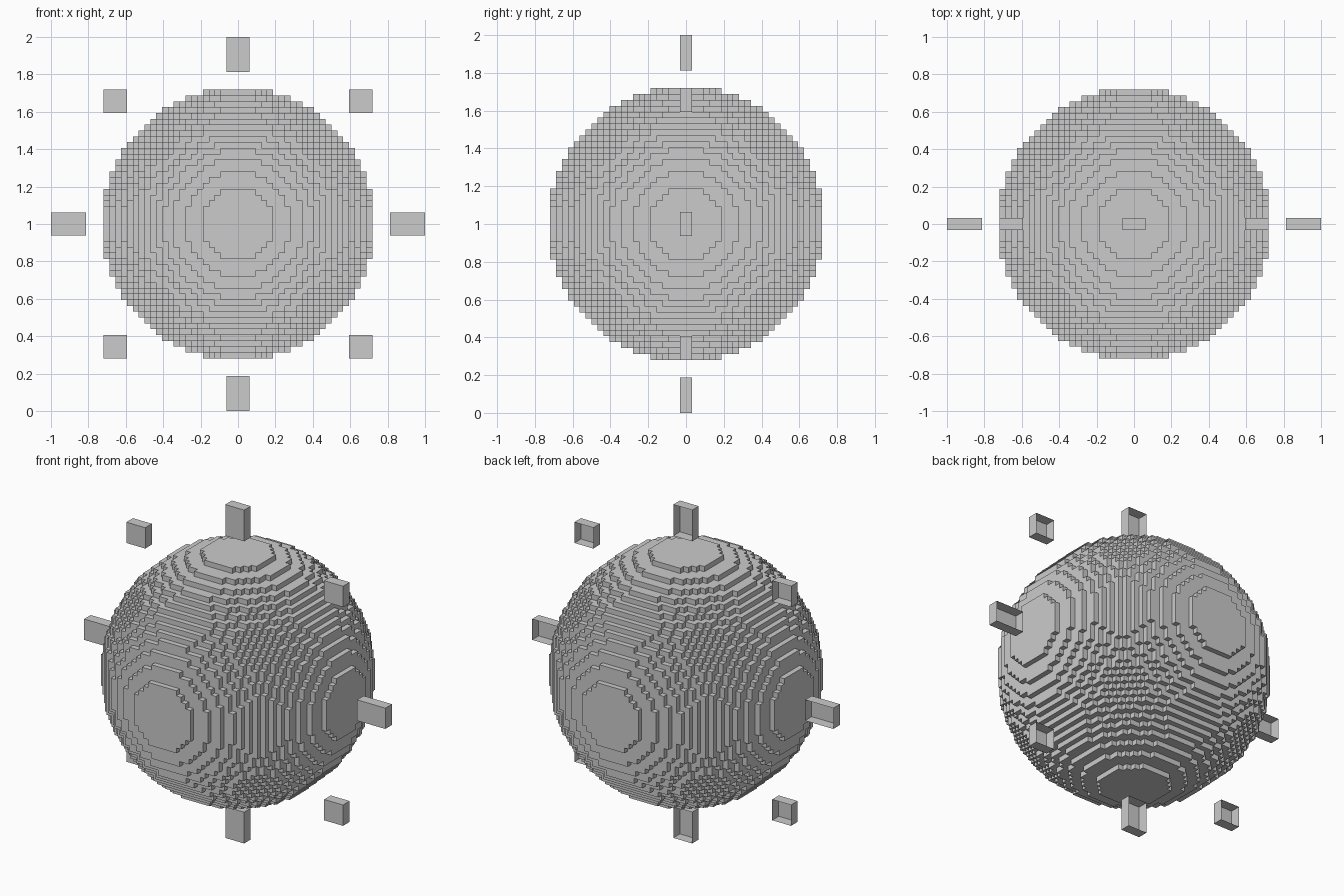
import bpy
import bmesh
from mathutils import Vector

if "Cube" in bpy.data.objects:
    bpy.data.objects.remove(bpy.data.objects["Cube"])

V = 1 / 32             # edge of one building cube
R2 = (70 / 3) ** 2     # squared ball radius, in cubes
N = 23                 # cubes from centre to the flat caps
CENTRE = Vector((0, 0, 1))

grey = bpy.data.materials.new("light_grey")
grey.diffuse_color = (0.6, 0.6, 0.6, 1)
grey.use_nodes = True
grey.node_tree.nodes["Principled BSDF"].inputs["Base Color"].default_value = grey.diffuse_color


def finish(name, bm):
    mesh = bpy.data.meshes.new(name)
    bm.to_mesh(mesh)
    bm.free()
    mesh.materials.append(grey)
    obj = bpy.data.objects.new(name, mesh)
    bpy.context.collection.objects.link(obj)
    return obj


# Stepped ball: only the outward cube faces
def filled(c):
    return sum((k + 0.5) ** 2 for k in c) <= R2


bm = bmesh.new()
corners = {}


def corner(p):
    if p not in corners:
        corners[p] = bm.verts.new(CENTRE + Vector(p) * V)
    return corners[p]


span = range(-N, N)
for cell in ((x, y, z) for x in span for y in span for z in span):
    if not filled(cell):
        continue
    for axis in range(3):
        for side in (0, 1):
            beside = list(cell)
            beside[axis] += 2 * side - 1
            if filled(beside):
                continue
            quad = []
            for a, b in ((0, 0), (1, 0), (1, 1), (0, 1)):
                p = list(cell)
                p[axis] += side
                p[(axis + 1) % 3] += a
                p[(axis + 2) % 3] += b
                quad.append(corner(tuple(p)))
            bm.faces.new(quad if side else quad[::-1])
finish("stepped_ball", bm)


# Rays: thin boxes around the ball, open at the back
def ray(name, x, z, width, height):
    bm = bmesh.new()
    bmesh.ops.create_cube(bm, size=1)
    back = [f for f in bm.faces if f.normal.y > 0.9]
    bmesh.ops.delete(bm, geom=back, context='FACES_ONLY')
    bmesh.ops.scale(bm, vec=(width * V, 2 * V, height * V), verts=bm.verts)
    bmesh.ops.translate(bm, vec=CENTRE + Vector((x, 0, z)) * V, verts=bm.verts)
    finish(name, bm)


for s, side, level in ((-1, "left", "lower"), (1, "right", "upper")):
    ray(side + "_ray", s * 29, 0, 6, 4)
    ray(level + "_ray", 0, s * 29, 4, 6)
    for t, row in ((-1, "lower"), (1, "upper")):
        ray(row + "_" + side + "_corner_ray", s * 21, t * 21, 4, 4)
